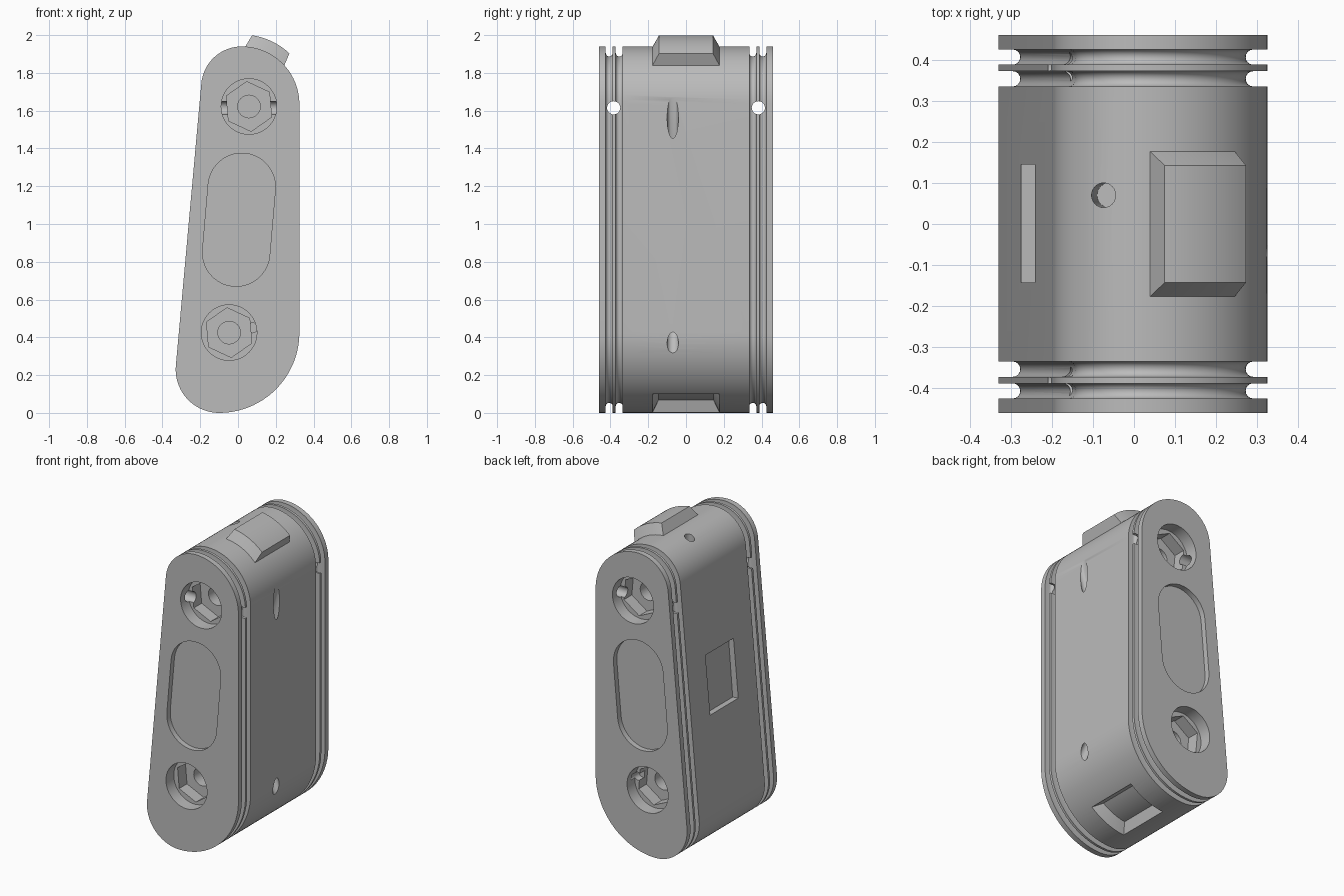
import bpy, bmesh, math
from mathutils import Vector, Matrix

cube = bpy.data.objects.get("Cube")
if cube:
    bpy.data.objects.remove(cube, do_unlink=True)

grey = bpy.data.materials.new("plain_grey")
grey.use_nodes = True
grey.diffuse_color = (0.5, 0.5, 0.5, 1)
grey.node_tree.nodes["Principled BSDF"].inputs["Base Color"].default_value = grey.diffuse_color


def finish(name, bm):
    bmesh.ops.recalc_face_normals(bm, faces=bm.faces[:])
    mesh = bpy.data.meshes.new(name)
    bm.to_mesh(mesh)
    bm.free()
    mesh.materials.append(grey)
    obj = bpy.data.objects.new(name, mesh)
    bpy.context.collection.objects.link(obj)
    return obj


def loft(name, rings):
    """Skin a row of equal-length rings and cap both ends."""
    bm = bmesh.new()
    rows = [[bm.verts.new(p) for p in ring] for ring in rings]
    n = len(rows[0])
    for a, b in zip(rows, rows[1:]):
        for i in range(n):
            j = (i + 1) % n
            bm.faces.new((a[i], a[j], b[j], b[i]))
    bm.faces.new(rows[0])
    bm.faces.new(rows[-1])
    return finish(name, bm)


def arc(cx, cz, r, start, end, steps):
    angles = [math.radians(start + (end - start) * i / steps) for i in range(steps + 1)]
    return [(cx + r * math.cos(a), cz + r * math.sin(a)) for a in angles]


def prism(name, outline, y0, y1):
    return loft(name, [[(x, y, z) for x, z in outline] for y in (y0, y1)])


def rod(name, start, end, radius):
    start, end = Vector(start), Vector(end)
    axis = end - start
    bm = bmesh.new()
    place = Matrix.Translation((start + end) / 2) @ axis.to_track_quat('Z', 'Y').to_matrix().to_4x4()
    bmesh.ops.create_cone(bm, cap_ends=True, segments=24, radius1=radius, radius2=radius,
                          depth=axis.length, matrix=place)
    return finish(name, bm)


def curved_wedge(name, cx, cz, r0, r1, base, top, y0, y1):
    """Tapered block that follows an arc; base and top are angle ranges."""
    rings = []
    for i in range(13):
        t = i / 12
        pts = []
        for r, (a0, a1), y in ((r0, base, -y0), (r1, top, -y1), (r1, top, y1), (r0, base, y0)):
            a = math.radians(a0 + (a1 - a0) * t)
            pts.append((cx + r * math.cos(a), y, cz + r * math.sin(a)))
        rings.append(pts)
    return loft(name, rings)


def cut(target, cutter):
    cutter.hide_render = True
    mod = target.modifiers.new("cut", 'BOOLEAN')
    mod.operation = 'DIFFERENCE'
    mod.solver = 'EXACT'
    mod.object = cutter
    bpy.context.view_layer.objects.active = target
    bpy.ops.object.modifier_apply(modifier=mod.name)
    bpy.data.objects.remove(cutter, do_unlink=True)


def body_ring(y, inset):
    outline = (arc(0.02, 1.635, 0.305 - inset, 0, 90, 20)
               + arc(0.02, 1.725, 0.215 - inset, 91, 175, 18)
               + arc(-0.1, 0.23, 0.23 - inset, 175, 270, 18)
               + arc(-0.1, 0.425, 0.425 - inset, 271, 360, 22))
    return [(x, y, z) for x, z in outline]


# Body with two round-bottomed grooves near each end
half = [(-0.46, 0)]
for y0, y1 in ((-0.425, -0.388), (-0.372, -0.335)):
    mid, w = (y0 + y1) / 2, (y1 - y0) / 2
    half.append((y0, 0))
    for i in range(9):
        a = math.pi * i / 8
        half.append((mid - w * math.cos(a), 0.035 + 0.018 * math.sin(a)))
    half.append((y1, 0))
section = half + [(-y, d) for y, d in reversed(half)]
body = loft("body", [body_ring(y, d) for y, d in section])

# Matching recesses in both end faces
bores = ((0.058, 1.622), (-0.047, 0.425))
slot = arc(0.02, 1.197, 0.178, -5, 175, 20) + arc(-0.01, 0.848, 0.178, 175, 355, 20)
for side in (-1, 1):
    cut(body, prism("slot_cutter", slot, side * 0.5, side * 0.425))
    for x, z in bores:
        cut(body, prism("bore_cutter", arc(x, z, 0.147, 0, 352.5, 47), side * 0.5, side * 0.38))
        cut(body, prism("hex_cutter", arc(x, z, 0.132, 95, 395, 5), side * 0.42, side * 0.3))
        cut(body, prism("pilot_cutter", arc(x, z, 0.06, 0, 345, 23), side * 0.35, side * 0.2))
    cut(body, rod("cross_hole_cutter", (-0.5, side * 0.383, 1.615), (0.5, side * 0.383, 1.615), 0.035))
    cut(body, rod("pit_cutter", (0.078, side * 0.42, 0.45), (0.078, side * 0.33, 0.45), 0.026))

# Slanted channels in the right wall and a round hole in the top
cut(body, rod("upper_channel_cutter", (0.41, -0.07, 1.87), (0.24, -0.07, 1.26), 0.03))
cut(body, rod("lower_channel_cutter", (0.41, -0.07, 0.18), (0.2, -0.07, 0.62), 0.03))
cut(body, rod("top_hole_cutter", (-0.08, 0.07, 2.05), (-0.06, 0.07, 1.6), 0.03))

# Rectangular pocket square to the sloping wall
corner, along, inward = Vector((-0.275, 0.85)), Vector((0.08, 0.997)), Vector((0.997, -0.08))
pocket = [corner + along * u + inward * d
          for u, d in ((0, -0.05), (0.38, -0.05), (0.38, 0.04), (0, 0.04))]
cut(body, prism("pocket_cutter", pocket, -0.142, 0.145))

# Tapered recess in the underside and the tab that fits it on top
cut(body, curved_wedge("recess_cutter", -0.1, 0.425, 0.445, 0.36,
                       (-87, -49), (-82, -54), 0.188, 0.145))
tab = curved_wedge("top_tab", 0.02, 1.635, 0.29, 0.368, (88, 41), (81.5, 46.7), 0.185, 0.143)

# Smooth curved walls, keeping crisp edges
for obj in (body, tab):
    bpy.ops.object.select_all(action='DESELECT')
    obj.select_set(True)
    bpy.context.view_layer.objects.active = obj
    bpy.ops.object.shade_smooth_by_angle(angle=math.radians(30))
